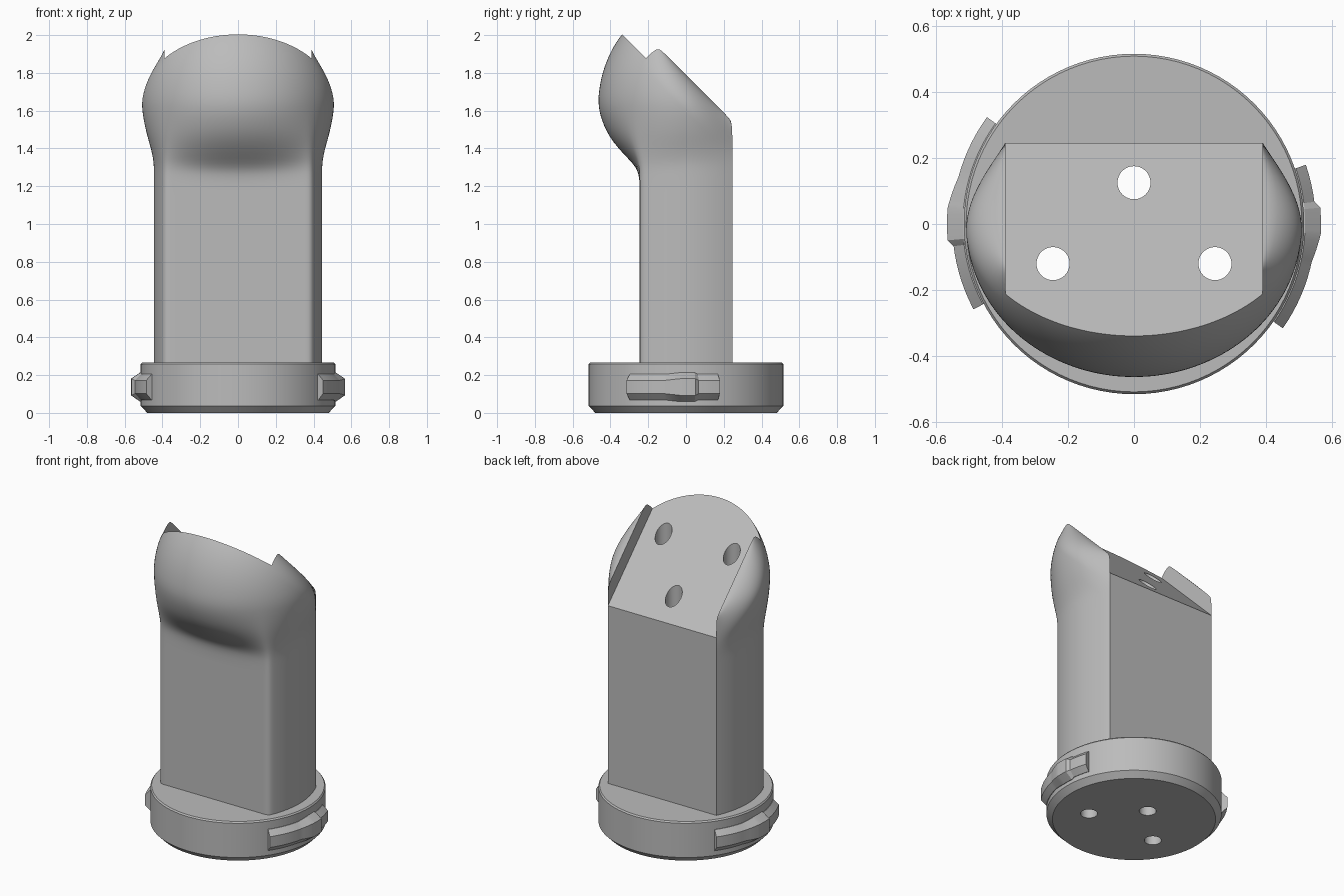
import bpy, bmesh, math
from mathutils import Matrix

cube = bpy.data.objects.get("Cube")
if cube:
    bpy.data.objects.remove(cube, do_unlink=True)

grey = bpy.data.materials.new("plain grey")
grey.use_nodes = True
grey.diffuse_color = (0.5, 0.5, 0.5, 1)
grey.node_tree.nodes["Principled BSDF"].inputs["Base Color"].default_value = (0.5, 0.5, 0.5, 1)


def make_object(name, bm):
    bmesh.ops.recalc_face_normals(bm, faces=bm.faces)
    mesh = bpy.data.meshes.new(name)
    bm.to_mesh(mesh)
    bm.free()
    mesh.materials.append(grey)
    obj = bpy.data.objects.new(name, mesh)
    bpy.context.collection.objects.link(obj)
    return obj


def loft(name, rings, cap=True, closed=False):
    """Skin a list of closed rings of points."""
    bm = bmesh.new()
    rows = [[bm.verts.new(p) for p in ring] for ring in rings]
    for a, b in zip(rows, rows[1:]):
        for i in range(len(a)):
            j = (i + 1) % len(a)
            bm.faces.new((a[i], a[j], b[j], b[i]))
    if cap:
        bm.faces.new(rows[0])
        bm.faces.new(rows[-1])
    return make_object(name, bm)


def activate(obj):
    bpy.ops.object.select_all(action="DESELECT")
    obj.select_set(True)
    bpy.context.view_layer.objects.active = obj


def cut(obj, cutter):
    activate(obj)
    mod = obj.modifiers.new("cut", "BOOLEAN")
    mod.operation = "DIFFERENCE"
    mod.solver = "EXACT"
    mod.object = cutter
    bpy.ops.object.modifier_apply(modifier=mod.name)


def smooth(obj, degrees=30):
    activate(obj)
    bpy.ops.object.shade_smooth_by_angle(angle=math.radians(degrees))


def interpolate(points, t):
    for (a, va), (b, vb) in zip(points, points[1:]):
        if t <= b:
            return va + (vb - va) * max(0, (t - a) / (b - a))
    return points[-1][1]


# Body: a column with flat front and back that swells into a round head
HALF_W, SIDE, DEPTH = 0.39, 0.445, 0.245
BULB_X, BULB_Y, BULB_BACK, BULB_Z = 0.51, 0.465, 0.38, 1.62
SWELL = [(1.2, 0), (1.26, 0.02), (1.3, 0.08), (1.36, 0.34), (1.4, 0.51), (1.45, 0.69),
         (1.5, 0.82), (1.55, 0.91), (1.6, 0.975), (1.66, 1)]
FRONT, BACK = 40, 12


def column_front():
    pts = []
    corner = math.acos(HALF_W / BULB_X)
    for i in range(FRONT + 1):
        phi = math.pi / 2 * i / FRONT
        if phi < corner:
            f = phi / corner
            pts.append((SIDE - (SIDE - HALF_W) * f * f, -DEPTH * f))
        else:
            pts.append((BULB_X * math.cos(phi), -DEPTH))
    for _ in range(3):  # round the front corner
        pts = [pts[0]] + [tuple((a[k] + 2 * b[k] + c[k]) / 4 for k in (0, 1))
                          for a, b, c in zip(pts, pts[1:], pts[2:])] + [pts[-1]]
    return pts


COLUMN = column_front()


def swell(z):
    # smoothed blend from column to head
    return sum(interpolate(SWELL, z + d) for d in (-0.03, -0.015, 0, 0.015, 0.03)) / 5


def bulb_scale(z):
    return math.sqrt(max(0.02, 1 - (max(0, z - BULB_Z) / 0.56) ** 2))


def front_point(i, z):
    phi = math.pi / 2 * i / FRONT
    w, k = swell(z), bulb_scale(z)
    a = w ** (2 - math.sin(phi))
    cx, cy = COLUMN[i]
    return ((1 - a) * cx + a * k * BULB_X * math.cos(phi),
            (1 - a) * cy - a * k * BULB_Y * math.sin(phi))


def back_point(i, z):
    y = DEPTH * (1 - i / BACK)
    a, k = swell(z) ** 2, bulb_scale(z)
    column = SIDE - (SIDE - HALF_W) * (y / DEPTH) ** 2
    return (1 - a) * column + a * k * BULB_X * math.sqrt(1 - (y / BULB_BACK) ** 2), y


def body_ring(level):
    """Ring that tilts gradually from level to 45 degrees."""
    tilt = min(1, max(0, (level - 1.1) / 0.4))
    rim = min(1, max(0, (level - 1.6) / 0.19))
    close = (1 - rim * rim) ** 0.5
    half = []
    for i in range(BACK + FRONT + 1):
        func, n = (back_point, i) if i < BACK else (front_point, i - BACK)
        z = level
        for _ in range(25):
            x, y = func(n, z)
            z += 0.5 * (level - tilt * y - z)
        if x > 0.385:
            x = 0.385 + (x - 0.385) * close
        half.append((x, y, z))
    half[-1] = (0, half[-1][1], half[-1][2])
    return half + [(-x, y, z) for x, y, z in reversed(half[:-1])]


levels = [0.255] + [1.1 + 0.01 * i for i in range(68)] + [1.776, 1.782, 1.786, 1.789, 1.79]
body = loft("body", [body_ring(v) for v in levels])

# Slanted pocket between the two cheeks
bm = bmesh.new()
bmesh.ops.create_cube(bm, size=1, matrix=Matrix.Translation((0, 0, 1.665))
                      @ Matrix.Rotation(math.radians(-45), 4, "X")
                      @ Matrix.Translation((0, 0, 0.5))
                      @ Matrix.Diagonal((2 * 0.389, 3, 1, 1)))
pocket = make_object("pocket_cutter", bm)

# Base disc with chamfered rims
profile = [(0.48, 0), (0.515, 0.036), (0.515, 0.258), (0.508, 0.267)]
STEPS = 96
base = loft("base", [[(r * math.cos(math.tau * i / STEPS), r * math.sin(math.tau * i / STEPS), z)
                      for i in range(STEPS)] for r, z in profile])

# Three vertical through holes
bm = bmesh.new()
for x, y in ((0, 0.125), (-0.245, -0.12), (0.245, -0.12)):
    bmesh.ops.create_cone(bm, cap_ends=True, segments=48, radius1=0.05, radius2=0.05, depth=3,
                          matrix=Matrix.Translation((x, y, 1)))
holes = make_object("hole_cutter", bm)

cut(body, pocket)
for part in (body, base):
    cut(part, holes)
    smooth(part)
for cutter in (pocket, holes):
    bpy.data.objects.remove(cutter, do_unlink=True)


# Side lugs: chamfered arcs, each with a raised middle
def lug(name, start, end, bump):
    stops = sorted({start, end, *bump, *range(start, end, 3)})
    rings = []
    for deg in stops:
        lift = interpolate(list(zip(bump, (0, 1, 1, 0))), deg)
        a = math.radians(deg)
        r, grow = 0.55 + 0.016 * lift, 0.009 * lift
        section = [(0.49, 0.068 - grow), (0.518, 0.068 - grow), (r, 0.102 - grow),
                   (r, 0.172 + grow), (0.518, 0.205 + grow), (0.49, 0.205 + grow)]
        rings.append([(q * math.cos(a), q * math.sin(a), z) for q, z in section])
    smooth(loft(name, rings), 20)


lug("left_lug", -35, 19, (-12, -3, 5, 7))
lug("right_lug", 144, 208, (165, 175, 185, 187))
